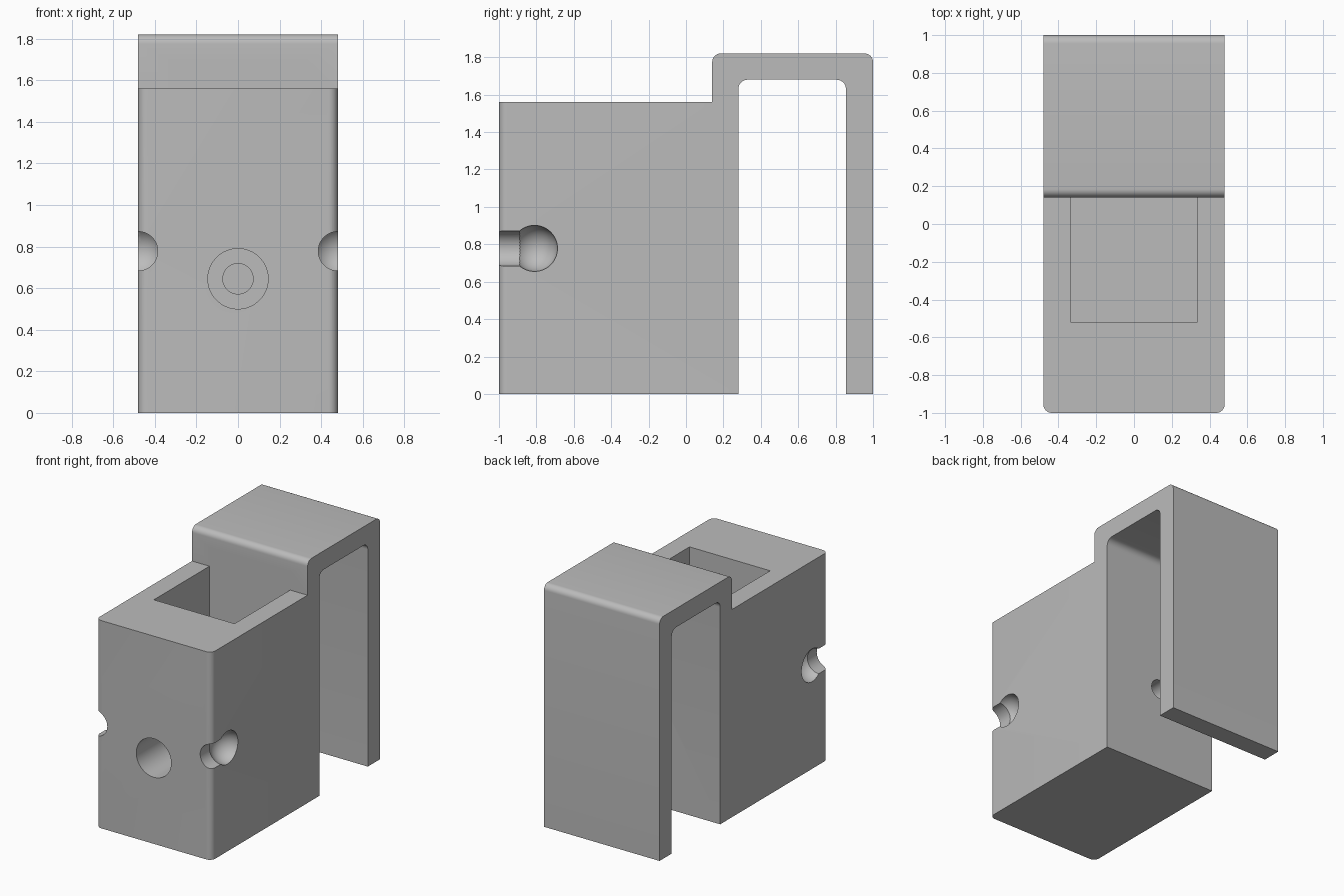
import bpy, bmesh, math
from mathutils import Matrix

if "Cube" in bpy.data.objects:
    bpy.data.objects.remove(bpy.data.objects["Cube"])

grey = bpy.data.materials.new("plain grey")
grey.diffuse_color = (0.5, 0.5, 0.5, 1)
grey.use_nodes = True
grey.node_tree.nodes["Principled BSDF"].inputs["Base Color"].default_value = grey.diffuse_color
HALF_W = 0.48


def finish(bm, name):
    bmesh.ops.recalc_face_normals(bm, faces=bm.faces)
    mesh = bpy.data.meshes.new(name)
    bm.to_mesh(mesh)
    bm.free()
    mesh.materials.append(grey)
    obj = bpy.data.objects.new(name, mesh)
    bpy.context.collection.objects.link(obj)
    return obj


def rounded(points, steps=8):
    """Points are (y, z, radius); right-angled corners with a radius become arcs."""
    out = []
    n = len(points)
    for i, (y, z, r) in enumerate(points):
        if not r:
            out.append((y, z))
            continue
        dirs = []
        for q in (points[i - 1], points[(i + 1) % n]):
            d = (q[0] - y, q[1] - z)
            length = math.hypot(*d)
            dirs.append((d[0] / length, d[1] / length))
        (ay, az), (by, bz) = dirs
        for k in range(steps + 1):
            t = math.pi / 2 * k / steps
            u, v = 1 - math.sin(t), 1 - math.cos(t)
            out.append((y + r * (ay * u + by * v), z + r * (az * u + bz * v)))
    return out


def cylinder_y(name, x, z, r, y0, y1):
    bm = bmesh.new()
    m = Matrix.Translation((x, (y0 + y1) / 2, z)) @ Matrix.Rotation(math.pi / 2, 4, 'X')
    bmesh.ops.create_cone(bm, cap_ends=True, segments=64, radius1=r, radius2=r,
                          depth=y1 - y0, matrix=m)
    return finish(bm, name)


def ball(name, x, y, z, r):
    bm = bmesh.new()
    bmesh.ops.create_uvsphere(bm, u_segments=48, v_segments=24, radius=r,
                              matrix=Matrix.Translation((x, y, z)))
    return finish(bm, name)


def box(name, lo, hi):
    bm = bmesh.new()
    m = Matrix.Translation([(a + b) / 2 for a, b in zip(lo, hi)])
    m = m @ Matrix.Diagonal([b - a for a, b in zip(lo, hi)] + [1])
    bmesh.ops.create_cube(bm, size=1, matrix=m)
    return finish(bm, name)


# Body and hook: one side profile extruded across the width
profile = rounded([
    (-1, 0, 0), (0.28, 0, 0), (0.28, 1.68, 0.05), (0.855, 1.68, 0.05), (0.855, 0, 0),
    (1, 0, 0), (1, 1.82, 0.045), (0.14, 1.82, 0.045), (0.14, 1.56, 0), (-1, 1.56, 0)])
bm = bmesh.new()
face = bm.faces.new([bm.verts.new((-HALF_W, y, z)) for y, z in profile])
ext = bmesh.ops.extrude_face_region(bm, geom=[face])
bmesh.ops.translate(bm, vec=(2 * HALF_W, 0, 0),
                    verts=[v for v in ext["geom"] if isinstance(v, bmesh.types.BMVert)])
# Rounded upright front edges
front = [e for e in bm.edges if all(v.co.y < -0.99 for v in e.verts)
         and abs(e.verts[0].co.z - e.verts[1].co.z) > 1]
bmesh.ops.bevel(bm, geom=front, offset=0.045, segments=8, profile=0.5, affect='EDGES')
holder = finish(bm, "hook_holder_body")

# Cutters: pocket, stepped screw hole, ball-ended side grooves
cutters = [
    box("pocket_cutter", (-0.335, -0.52, 0.14), (0.335, 0.14, 1.7)),
    cylinder_y("front_hole_cutter", 0, 0.645, 0.145, -1.1, -0.3),
    cylinder_y("back_hole_cutter", 0, 0.645, 0.073, -0.2, 0.4),
]
for side in (-1, 1):
    cutters.append(cylinder_y("groove_cutter", side * HALF_W, 0.778, 0.094, -1.1, -0.81))
    cutters.append(ball("ball_socket_cutter", side * HALF_W, -0.81, 0.778, 0.123))

bpy.context.view_layer.objects.active = holder
holder.select_set(True)
for c in cutters:
    mod = holder.modifiers.new("cut", 'BOOLEAN')
    mod.operation, mod.solver, mod.object = 'DIFFERENCE', 'EXACT', c
    bpy.ops.object.modifier_apply(modifier=mod.name)
    c.hide_render = True
    bpy.data.objects.remove(c)

bpy.ops.object.select_all(action='DESELECT')
holder.select_set(True)
bpy.ops.object.shade_smooth_by_angle(angle=math.radians(30))
